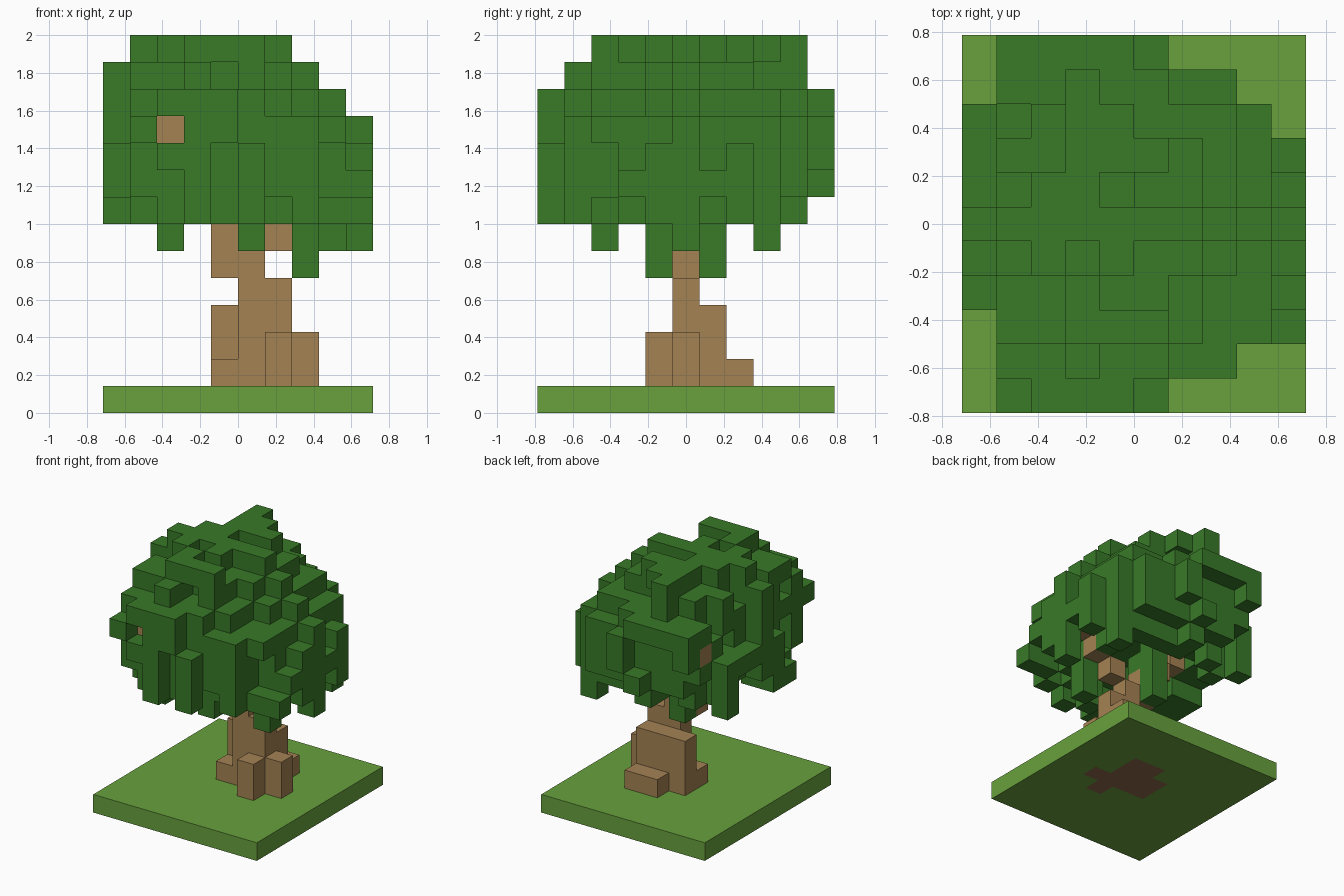
import bpy, bmesh, random
from mathutils import Vector

cube = bpy.data.objects.get("Cube")
if cube:
    bpy.data.objects.remove(cube, do_unlink=True)

random.seed(7)
NX, NY = 10, 11
S = 1 / 7          # block size
DIRS = [(1, 0, 0), (-1, 0, 0), (0, 1, 0), (0, -1, 0), (0, 0, 1), (0, 0, -1)]


def material(name, rgb):
    lin = [((c / 255 + 0.055) / 1.055) ** 2.4 for c in rgb] + [1]
    m = bpy.data.materials.new(name)
    m.use_nodes = True
    m.diffuse_color = lin
    m.node_tree.nodes["Principled BSDF"].inputs["Base Color"].default_value = lin
    return m


def box(i, j, k):
    """Set of blocks filling three index ranges (first, last)."""
    return {(a, b, c) for a in range(i[0], i[1] + 1)
            for b in range(j[0], j[1] + 1) for c in range(k[0], k[1] + 1)}


def step(cell, d):
    return tuple(a + b for a, b in zip(cell, d))


def build(name, cells, mat, hidden=frozenset()):
    """Mesh the exposed faces of a set of blocks."""
    bm = bmesh.new()
    for cell in sorted(cells):
        for d in DIRS:
            near = step(cell, d)
            if near in cells or near in hidden:
                continue
            n = Vector(d)
            u = Vector((d[1], d[2], d[0]))
            v = n.cross(u)
            mid = Vector(cell) + Vector((0.5, 0.5, 0.5)) + n / 2
            corners = [mid + (u * p + v * q) / 2
                       for p, q in ((-1, -1), (1, -1), (1, 1), (-1, 1))]
            bm.faces.new([bm.verts.new(((c.x - NX / 2) * S, (c.y - NY / 2) * S, c.z * S))
                          for c in corners])
    bmesh.ops.remove_doubles(bm, verts=bm.verts, dist=0.001)
    me = bpy.data.meshes.new(name)
    bm.to_mesh(me)
    bm.free()
    me.materials.append(mat)
    ob = bpy.data.objects.new(name, me)
    bpy.context.collection.objects.link(ob)
    return ob


leaf_green = material("leaf green", (56, 122, 39))
grass_green = material("grass green", (104, 161, 61))
bark_brown = material("bark brown", (164, 130, 83))
root_brown = material("root brown", (144, 103, 78))

# Trunk with stepped roots
trunk = box((5, 6), (5, 5), (1, 4)) | box((4, 6), (6, 6), (1, 3))
trunk |= box((5, 6), (7, 7), (1, 1)) | box((4, 4), (5, 5), (1, 1))
trunk |= box((6, 6), (4, 4), (1, 2)) | box((7, 7), (5, 5), (1, 2))
trunk |= box((4, 5), (5, 5), (5, 5))
footprint = {(i, j, 0) for i, j, k in trunk if k == 1}

# Stepped branches, and two branch tips at the crown surface
trunk |= {(4, 5, 6), (6, 5, 6), (3, 5, 7), (7, 5, 7), (2, 5, 8), (8, 5, 8)}
trunk |= {(2, 1, 10), (1, 9, 10)}

# Crown outline: allowed spans along x and y for each layer, and along x for each row
front = {13: (1, 6), 12: (0, 7), 11: (0, 8)}
side = {13: (2, 9), 12: (1, 9), 7: (0, 9)}
plan = {10: (1, 5), 9: (1, 7), 8: (0, 8), 2: (1, 9), 1: (1, 7), 0: (1, 5)}


def spread(c):
    """Squared distance from the middle of the layer, one at its rim."""
    total = 0
    for value, (lo, hi) in ((c[0], front.get(c[2], (0, 9))),
                            (c[1], side.get(c[2], (0, 10)))):
        total += ((value - (lo + hi) / 2) / ((hi - lo + 1) / 2)) ** 2
    return total


def within(value, span):
    return span[0] <= value <= span[1]


hull = [(i, j, k) for i, j, k in sorted(box((0, 9), (0, 10), (7, 13)))
        if within(i, front.get(k, (0, 9))) and within(j, side.get(k, (0, 10)))
        and within(i, plan.get(j, (0, 9)))]

# Ragged leafy layers, tighter and pitted at the top, open underneath
limits = {13: (0.3, 0.64), 12: (0.4, 0.85), 11: (0.45, 0.92)}
pitted = {13: 0.25, 12: 0.1, 7: 0.5}
column = {(c[0], c[1]): random.random() for c in hull}
leaves = set()
for c in hull:
    low, high = limits.get(c[2], (0.52, 1.03))
    rough = 0.4 * column[c[:2]] + 0.6 * random.random()
    d = spread(c)
    inside = d < low + (high - low) * rough
    hollow = c[2] < 9 and d < 0.3
    pit = random.random() < pitted.get(c[2], 0)
    if inside and not hollow and not pit:
        leaves.add(c)

# Fill the outline so that it is closed along every axis
for axis in range(3):
    def key(c):
        return c[:axis] + c[axis + 1:]
    for want in sorted({key(c) for c in hull}):
        if not any(key(c) == want for c in leaves):
            leaves.add(min((c for c in hull if key(c) == want),
                           key=lambda c: spread(c) + abs(c[2] - 9) / 50))

# Hanging leaf columns
for i, j, low in ((2, 2, 6), (5, 2, 6), (7, 4, 5), (9, 5, 6), (4, 6, 5), (8, 8, 6),
                  (3, 0, 7), (9, 7, 7), (0, 4, 7), (1, 7, 7), (0, 8, 7), (7, 1, 7),
                  (6, 2, 7), (4, 1, 7), (1, 1, 8)):
    leaves |= box((i, i), (j, j), (low, 9))

# Crest blocks, and leaves around the branch tips
leaves |= {(3, 9, 13), (4, 8, 13), (5, 7, 13), (4, 2, 13), (5, 2, 13), (1, 5, 13)}
leaves |= box((1, 2), (2, 3), (12, 12)) | box((1, 1), (0, 1), (10, 10))
leaves |= {(3, 0, 10), (2, 0, 9), (3, 1, 10), (2, 1, 11), (2, 1, 9), (2, 2, 10)}
leaves |= {(1, 10, 10), (2, 9, 10), (1, 9, 11), (1, 9, 9), (1, 8, 10)}

# Join loose blocks inward to the core
for c in sorted(leaves):
    cell = c
    while not any(step(cell, d) in leaves for d in DIRS):
        off = (cell[0] - 4.5, cell[1] - 5, cell[2] - 9)
        axis = max(range(3), key=lambda a: abs(off[a]))
        cell = step(cell, [(-1 if off[a] > 0 else 1) * (a == axis) for a in range(3)])
        leaves.add(cell)

# Openings that show the branches
leaves -= trunk | {(2, 0, 10), (1, 0, 11), (8, 5, 7), (8, 6, 7), (9, 6, 7)}

ground = box((0, 9), (0, 10), (0, 0)) - footprint
build("leaf_crown", leaves, leaf_green)
build("trunk", trunk, bark_brown, footprint)
build("root_base", footprint, root_brown, ground | trunk)
build("grass_base", ground, grass_green, footprint | trunk)
